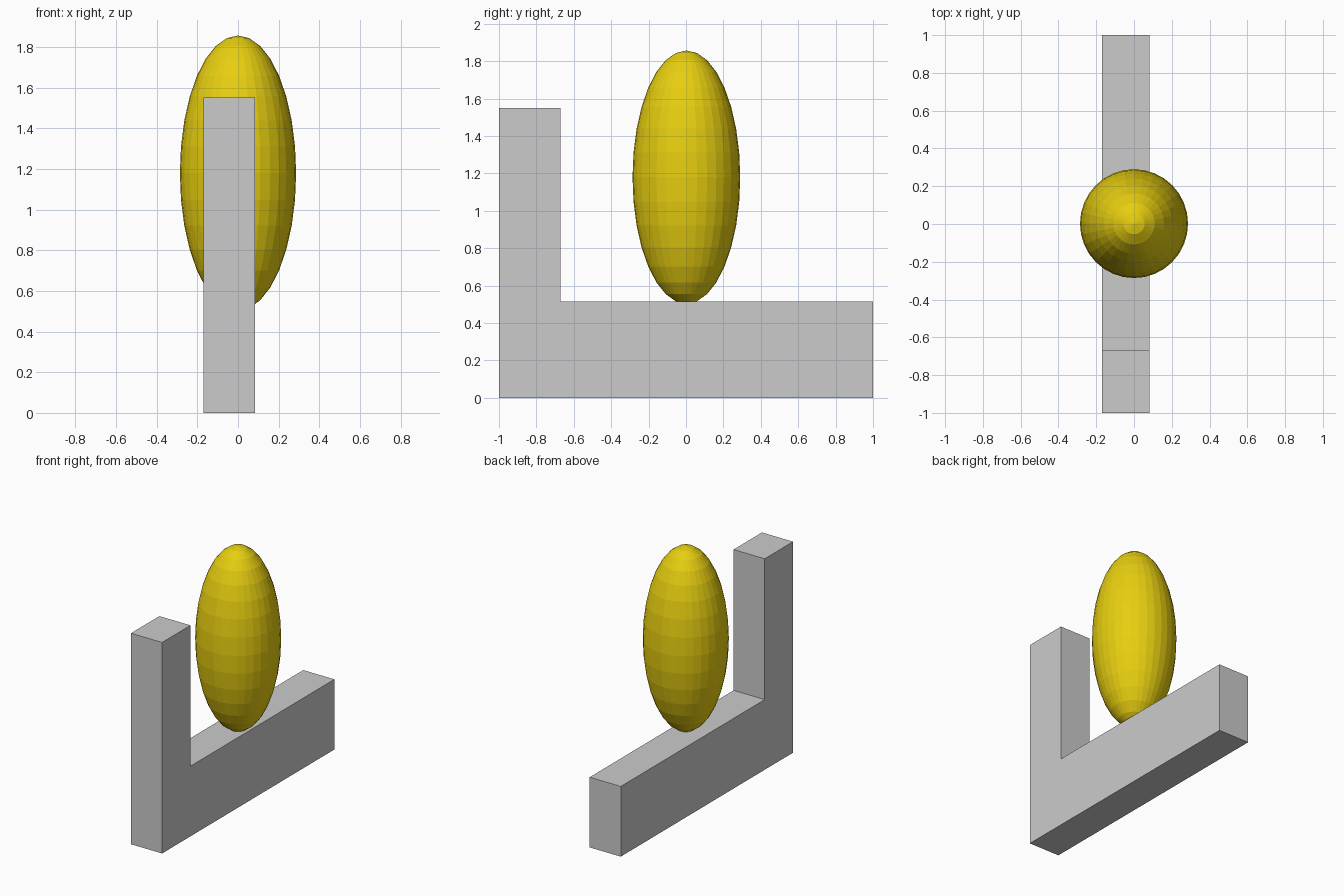
import bpy, bmesh
from mathutils import Matrix

if "Cube" in bpy.data.objects:
    bpy.data.objects.remove(bpy.data.objects["Cube"])


def material(name, rgb):
    m = bpy.data.materials.new(name)
    m.diffuse_color = (*rgb, 1.0)
    m.use_nodes = True
    m.node_tree.nodes["Principled BSDF"].inputs["Base Color"].default_value = m.diffuse_color
    return m


def make_object(name, bm, mat):
    bmesh.ops.recalc_face_normals(bm, faces=bm.faces)
    mesh = bpy.data.meshes.new(name)
    bm.to_mesh(mesh)
    bm.free()
    mesh.materials.append(mat)
    ob = bpy.data.objects.new(name, mesh)
    bpy.context.collection.objects.link(ob)
    return ob


grey = material("grey", (0.6, 0.6, 0.6))
yellow = material("yellow", (0.8, 0.62, 0.005))

# L-shaped stand: side profile (y, z) extruded across x
profile = [(-1, 0), (1, 0), (1, 0.516), (-0.671, 0.516), (-0.671, 1.551), (-1, 1.551)]
x0, x1 = -0.17, 0.083
bm = bmesh.new()
face = bm.faces.new([bm.verts.new((x0, y, z)) for y, z in profile])
ext = bmesh.ops.extrude_face_region(bm, geom=[face])
verts = [v for v in ext["geom"] if isinstance(v, bmesh.types.BMVert)]
bmesh.ops.translate(bm, vec=(x1 - x0, 0, 0), verts=verts)
make_object("l_shaped_stand", bm, grey)

# Tall flat-shaded egg resting on the stand
bm = bmesh.new()
bmesh.ops.create_uvsphere(
    bm, u_segments=32, v_segments=16, radius=1,
    matrix=Matrix.Translation((0, 0.002, 1.18)) @ Matrix.Diagonal((0.286, 0.288, 0.677, 1)))
make_object("egg", bm, yellow)
